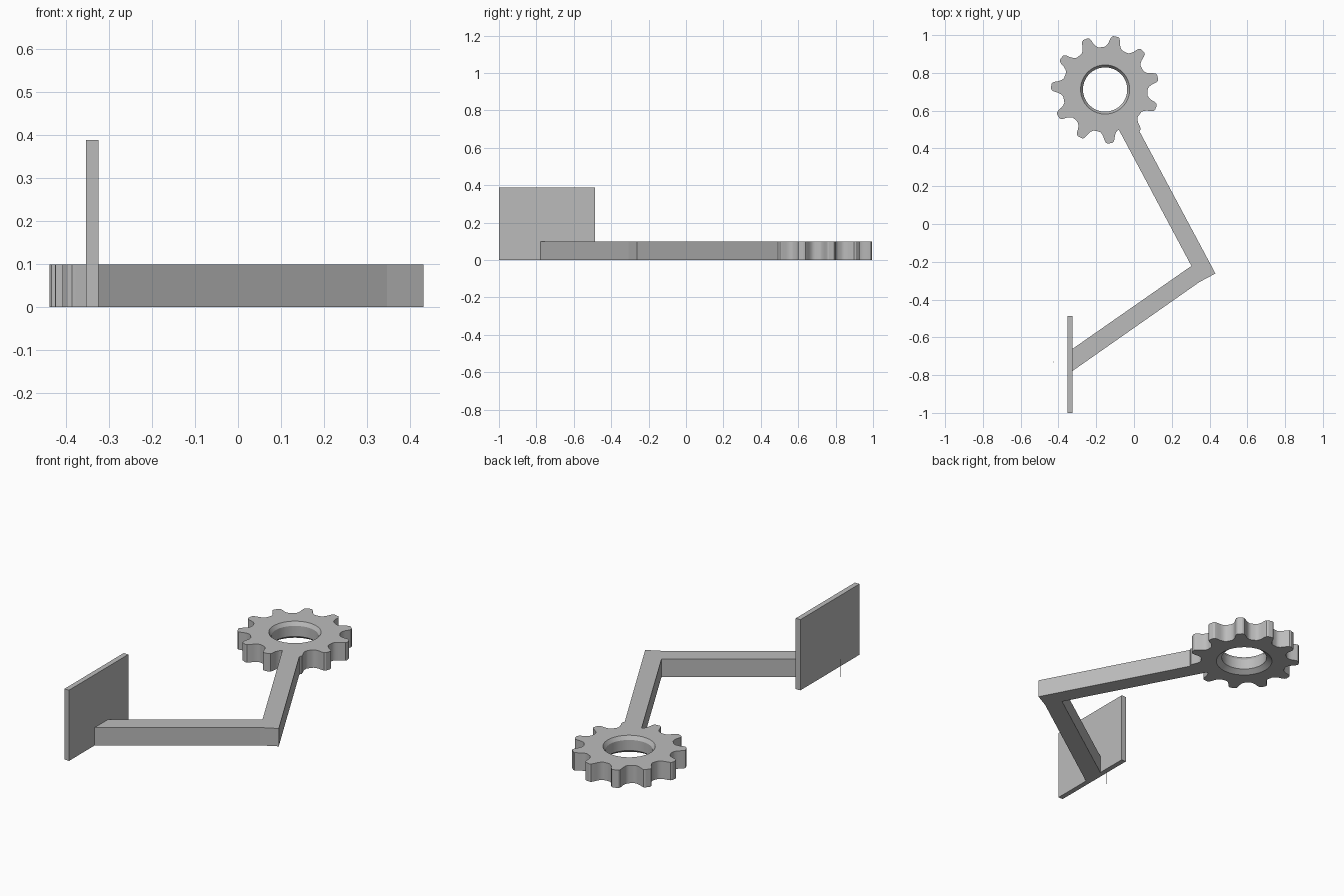
import bpy
import bmesh
from math import cos, sin, radians

if "Cube" in bpy.data.objects:
    bpy.data.objects.remove(bpy.data.objects["Cube"], do_unlink=True)

THICK = 0.098
GEAR_CENTRE = (-0.153, 0.712)
TEETH = 11
FIRST_TOOTH = 78.6

grey = bpy.data.materials.new("plain grey")
grey.use_nodes = True
colour = (0.5, 0.5, 0.5, 1)
grey.diffuse_color = colour
grey.node_tree.nodes["Principled BSDF"].inputs["Base Color"].default_value = colour


def finish(name, bm):
    bmesh.ops.recalc_face_normals(bm, faces=bm.faces)
    mesh = bpy.data.meshes.new(name)
    bm.to_mesh(mesh)
    bm.free()
    mesh.materials.append(grey)
    obj = bpy.data.objects.new(name, mesh)
    bpy.context.collection.objects.link(obj)
    return obj


def prism(name, outline, height):
    """Extrude a flat outline up from the ground."""
    bm = bmesh.new()
    base = bm.faces.new([bm.verts.new((x, y, 0)) for x, y in outline])
    top = bmesh.ops.extrude_face_region(bm, geom=[base])["geom"]
    verts = [v for v in top if isinstance(v, bmesh.types.BMVert)]
    bmesh.ops.translate(bm, verts=verts, vec=(0, 0, height))
    return finish(name, bm)


def rect(x0, x1, y0, y1):
    return [(x0, y0), (x1, y0), (x1, y1), (x0, y1)]


# Gear: one tooth flank (half angle, radius), mirrored and repeated around
flank = [(14, 0.225), (11.5, 0.227), (9, 0.236), (7, 0.25),
         (5.6, 0.269), (4.3, 0.281), (2.5, 0.286)]
tooth = [(-a, r) for a, r in flank] + [(a, r) for a, r in reversed(flank)]
pitch = 360 / TEETH
rim = [(radians(FIRST_TOOTH + i * pitch + a), r)
       for i in range(TEETH) for a, r in tooth]

# Cross-section rings: toothed outside (None) and chamfered bore
section = [(None, 0), (None, THICK), (0.13, THICK), (0.117, THICK - 0.02),
           (0.117, 0.02), (0.145, 0)]
bm = bmesh.new()
rings = []
for radius, z in section:
    rings.append([bm.verts.new((GEAR_CENTRE[0] + (radius or r) * cos(a),
                                GEAR_CENTRE[1] + (radius or r) * sin(a), z))
                  for a, r in rim])
count = len(rim)
for k, ring in enumerate(rings):
    following = rings[(k + 1) % len(rings)]
    for i in range(count):
        j = (i + 1) % count
        bm.faces.new((ring[i], ring[j], following[j], following[i]))
gear = finish("gear", bm)
bpy.context.view_layer.objects.active = gear
gear.select_set(True)
bpy.ops.object.shade_smooth_by_angle(angle=radians(28))
gear.select_set(False)

# Bent arm from the gear to the end plate
prism("bent_arm", [(-0.10, 0.536), (0.304, -0.222), (-0.327, -0.662),
                   (-0.327, -0.779), (0.347, -0.307), (0.431, -0.262),
                   (0.04, 0.47), (-0.007, 0.558)], THICK)

# Upright end plate
prism("end_plate", rect(-0.353, -0.325, -1, -0.487), 0.388)

# Hair-thin pin standing beside the plate
prism("thin_pin", rect(-0.426, -0.423, -0.732, -0.729), THICK)
